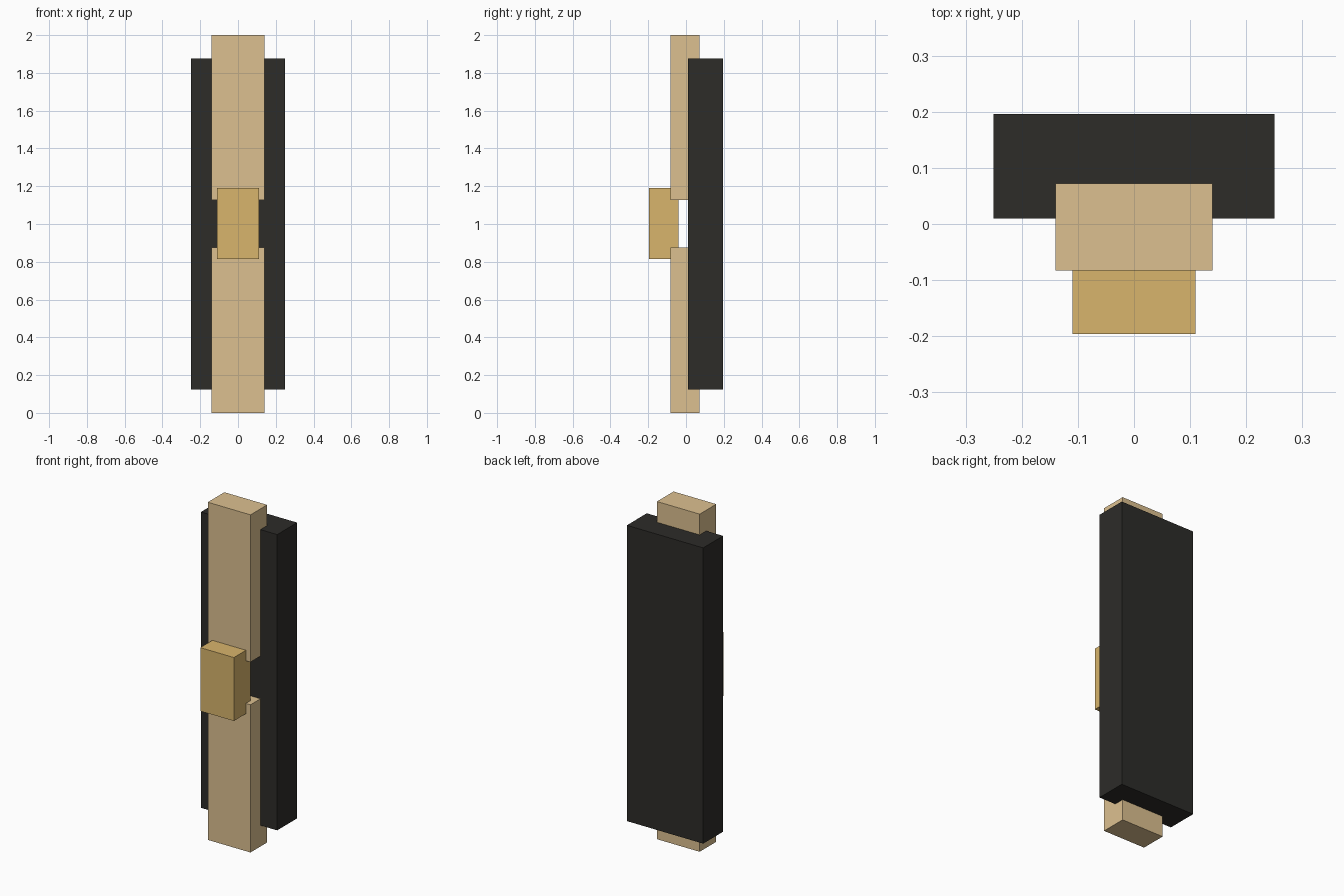
import bpy
from mathutils import Vector

if "Cube" in bpy.data.objects:
    bpy.data.objects.remove(bpy.data.objects["Cube"])


def material(name, color):
    mat = bpy.data.materials.new(name)
    mat.diffuse_color = (*color, 1.0)
    mat.use_nodes = True
    mat.node_tree.nodes["Principled BSDF"].inputs["Base Color"].default_value = mat.diffuse_color
    return mat


def box(name, half_width, y_range, z_range, mat):
    """Box centred on x = 0, spanning the given y and z ranges."""
    (y0, y1), (z0, z1) = y_range, z_range
    bpy.ops.mesh.primitive_cube_add(size=1)
    obj = bpy.context.object
    obj.name = name
    size = Vector((2 * half_width, y1 - y0, z1 - z0))
    centre = Vector((0, (y0 + y1) / 2, (z0 + z1) / 2))
    for v in obj.data.vertices:
        v.co = v.co * size + centre
    obj.data.materials.append(mat)
    return obj


dark = material("dark", (0.026, 0.025, 0.022))
tan = material("tan", (0.72, 0.53, 0.28))
gold = material("gold", (0.69, 0.46, 0.15))

# Dark backing slab
box("back_panel", 0.25, (0.01, 0.196), (0.125, 1.877), dark)

# Two rails let into the slab, with a gap between them
for name, z_range in (("lower_rail", (0, 0.875)), ("upper_rail", (1.128, 2))):
    box(name, 0.14, (-0.083, 0.072), z_range, tan)

# Block bridging the gap at the front
box("bridge_block", 0.11, (-0.196, -0.04), (0.814, 1.19), gold)
